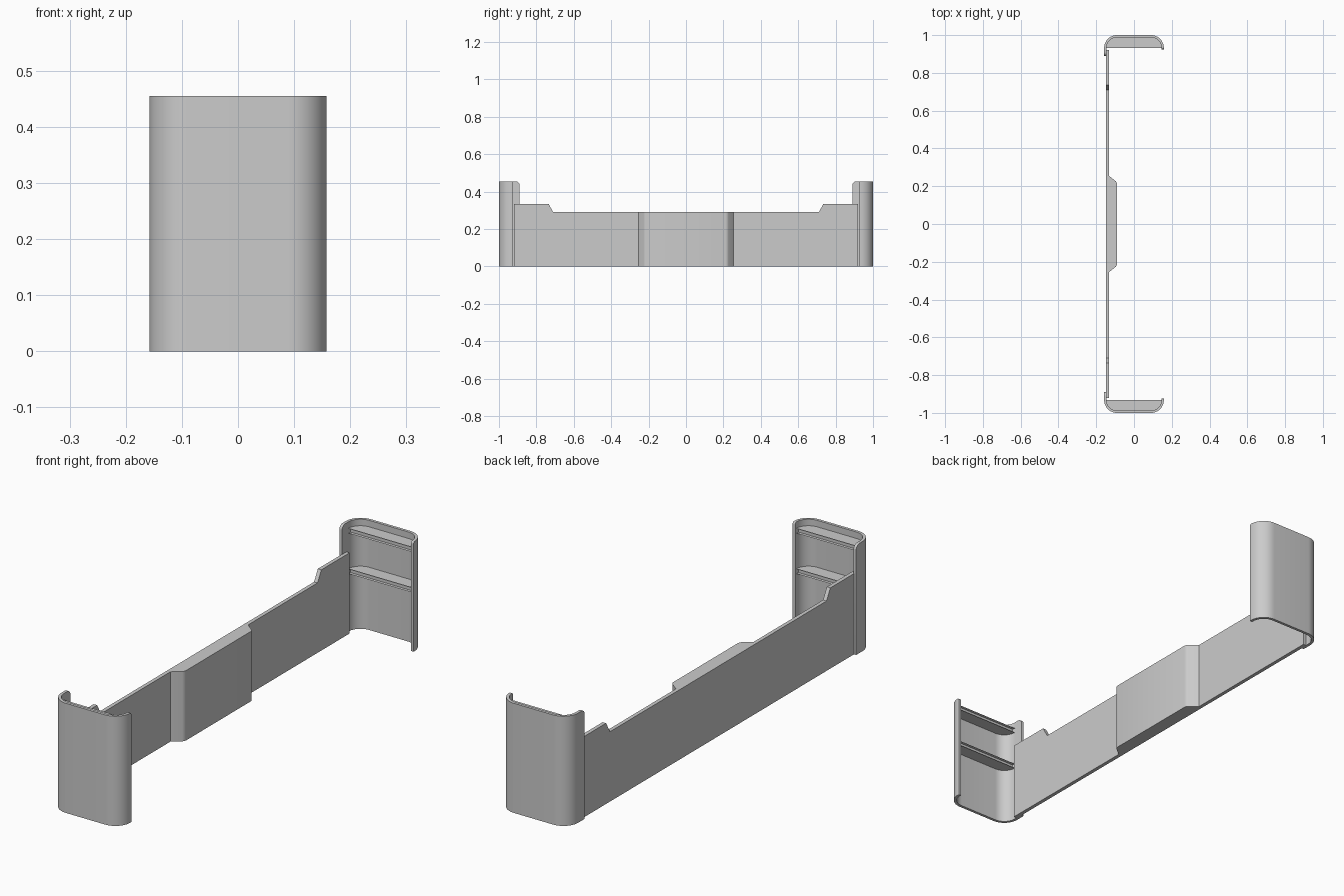
import bpy, bmesh
from math import sin, cos, radians, pi
from mathutils import Vector

if "Cube" in bpy.data.objects:
    bpy.data.objects.remove(bpy.data.objects["Cube"], do_unlink=True)

grey = bpy.data.materials.new("plain_grey")
grey.use_nodes = True
COLOUR = (0.6, 0.6, 0.6, 1)
grey.diffuse_color = COLOUR
grey.node_tree.nodes["Principled BSDF"].inputs["Base Color"].default_value = COLOUR

HALF, HEIGHT, WALL, RADIUS = 0.158, 0.455, 0.012, 0.068
LONG_ARM, SHORT_ARM = 0.89, 0.925


def prism(name, base, offset, rounding=None):
    """Extrude a planar outline along an offset; rounding picks edges to bevel."""
    bm = bmesh.new()
    face = bm.faces.new([bm.verts.new(p) for p in base])
    moved = bmesh.ops.extrude_face_region(bm, geom=[face], use_keep_orig=True)["geom"]
    bmesh.ops.translate(bm, vec=Vector(offset),
                        verts=[g for g in moved if isinstance(g, bmesh.types.BMVert)])
    bmesh.ops.recalc_face_normals(bm, faces=bm.faces)
    for rule, radius in rounding or []:
        edges = [e for e in bm.edges if all(rule(v.co) for v in e.verts)]
        bmesh.ops.bevel(bm, geom=edges, offset=radius, segments=5, profile=0.5,
                        affect='EDGES', clamp_overlap=False)
    mesh = bpy.data.meshes.new(name)
    bm.to_mesh(mesh)
    bm.free()
    mesh.materials.append(grey)
    obj = bpy.data.objects.new(name, mesh)
    bpy.context.collection.objects.link(obj)
    bpy.ops.object.select_all(action='DESELECT')
    obj.select_set(True)
    bpy.context.view_layer.objects.active = obj
    bpy.ops.object.shade_smooth_by_angle(angle=radians(30))
    return obj


def bow(half, outer, radius, left_y, right_y, steps=12):
    """Rounded U path from the -x side, round the end, to the +x side."""
    pts = [(-half, left_y)]
    for cx, start in ((radius - half, pi), (half - radius, pi / 2)):
        for i in range(steps + 1):
            a = start - i / steps * pi / 2
            pts.append((cx + radius * cos(a), outer - radius + radius * sin(a)))
    return pts + [(half, right_y)]


# Rounded end shells, each with two inner shelves
for side, end in ((-1, "front"), (1, "back")):
    outside = bow(HALF, 1, RADIUS, LONG_ARM, SHORT_ARM)
    inside = bow(HALF - WALL, 1 - WALL, RADIUS - WALL, LONG_ARM, SHORT_ARM)
    outline = [(x, y * side, 0) for x, y in outside + inside[::-1]]

    def arm_tip(sign, tip):
        return lambda c: (c.z > HEIGHT - 0.001 and c.x * sign > 0
                          and abs(abs(c.y) - tip) < 0.001)

    prism(end + "_shell", outline, (0, 0, HEIGHT),
          [(arm_tip(-1, LONG_ARM), 0.02), (arm_tip(1, SHORT_ARM), 0.01)])
    shelf = bow(HALF - WALL, 1 - WALL, RADIUS - WALL, 0.945, 0.945)
    for level, z in (("lower", 0.24), ("upper", 0.408)):
        prism(f"{end}_{level}_shelf", [(x, y * side, z) for x, y in shelf], (0, 0, 0.02))

# Long side panel with raised ends
profile = [(0.92, 0), (0.92, 0.335), (0.735, 0.335), (0.71, 0.29)]
profile += [(-y, z) for y, z in profile[::-1]]
prism("side_panel", [(-0.148, y, z) for y, z in profile], (0.016, 0, 0))

# Thick middle block with sloped ends
block = [(-0.14, 0.255), (-0.132, 0.255), (-0.097, 0.227), (-0.092, 0.221), (-0.09, 0.212)]
block += [(x, -y) for x, y in block[::-1]]
prism("middle_block", [(x, y, 0) for x, y in block], (0, 0, 0.29))
